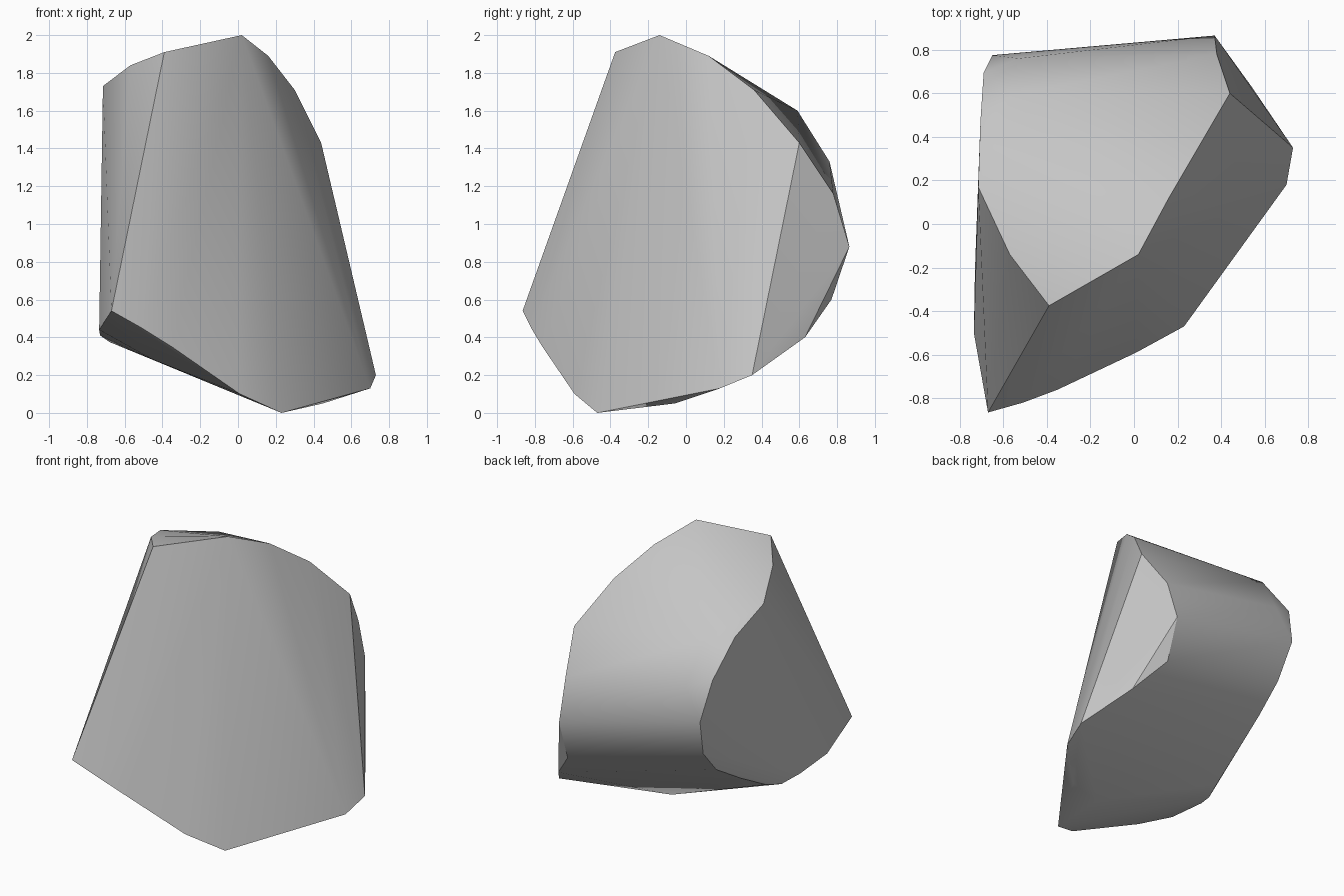
import bpy
import bmesh
import math
from mathutils import Vector

# Remove the default cube only
default_cube = bpy.data.objects.get("Cube")
if default_cube:
    bpy.data.objects.remove(default_cube, do_unlink=True)


def make_material(name, colour):
    """Plain single-colour material for viewport and render."""
    material = bpy.data.materials.new(name)
    material.use_nodes = True
    material.diffuse_color = colour
    shader = material.node_tree.nodes["Principled BSDF"]
    shader.inputs["Base Color"].default_value = colour
    shader.inputs["Roughness"].default_value = 0.9
    return material


def make_hull(name, outlines, material):
    """Wrap a tight convex skin around the corner points of several outlines."""
    mesh = bpy.data.meshes.new(name)
    bm = bmesh.new()
    for outline in outlines:
        for point in outline:
            bm.verts.new(Vector(point))
    bmesh.ops.convex_hull(bm, input=list(bm.verts))
    # Drop any corner that ended up inside the skin
    loose = [vert for vert in bm.verts if not vert.link_faces]
    bmesh.ops.delete(bm, geom=loose, context="VERTS")
    bmesh.ops.recalc_face_normals(bm, faces=list(bm.faces))
    bm.to_mesh(mesh)
    bm.free()
    mesh.materials.append(material)
    hull = bpy.data.objects.new(name, mesh)
    bpy.context.collection.objects.link(hull)
    return hull


# Rim of the sloping top face
top_rim = [
    (.02, -.14, 2), (-.39, -.375, 1.91), (-.57, -.14, 1.84),
    (-.715, .17, 1.73), (.16, .12, 1.89), (.3, .36, 1.71),
    (.44, .6, 1.43),
]

# Rounded shoulder at the back
back_shoulder = [
    (-.705, .47, 1.61), (-.56, .59, 1.6), (-.69, .695, 1.39),
    (-.53, .76, 1.33), (-.65, .775, 1.12), (.38, .78, 1.16),
    (.37, .865, .88),
]

# Lower edge of the flat side
side_edge = [
    (-.61, .683, .857), (-.596, .519, .68), (-.617, .277, .533),
    (-.644, .04, .405), (-.68, -.075, .375), (-.73, -.21, .41),
    (-.735, -.5, .44),
]

# Pointed front edge running down to the foot
front_edge = [
    (-.67, -.865, .54), (-.51, -.82, .45), (-.35, -.76, .35),
    (.01, -.59, .1), (.23, -.47, 0),
]

# Foot, belly and undercut
foot_edge = [
    (-.456, -.5, .285), (.2, -.13, .045), (.45, -.06, .05),
    (.7, .18, .13), (.73, .35, .2), (.54, .63, .4), (.37, .77, .6),
]

stone_grey = make_material("stone_grey", (.56, .56, .56, 1))
rock = make_hull("rock", [top_rim, back_shoulder, side_edge,
                          front_edge, foot_edge], stone_grey)

# Soft shading on the rounded areas, crisp edges between the chipped faces
bpy.ops.object.select_all(action="DESELECT")
rock.select_set(True)
bpy.context.view_layer.objects.active = rock
bpy.ops.object.shade_smooth_by_angle(angle=math.radians(30))
